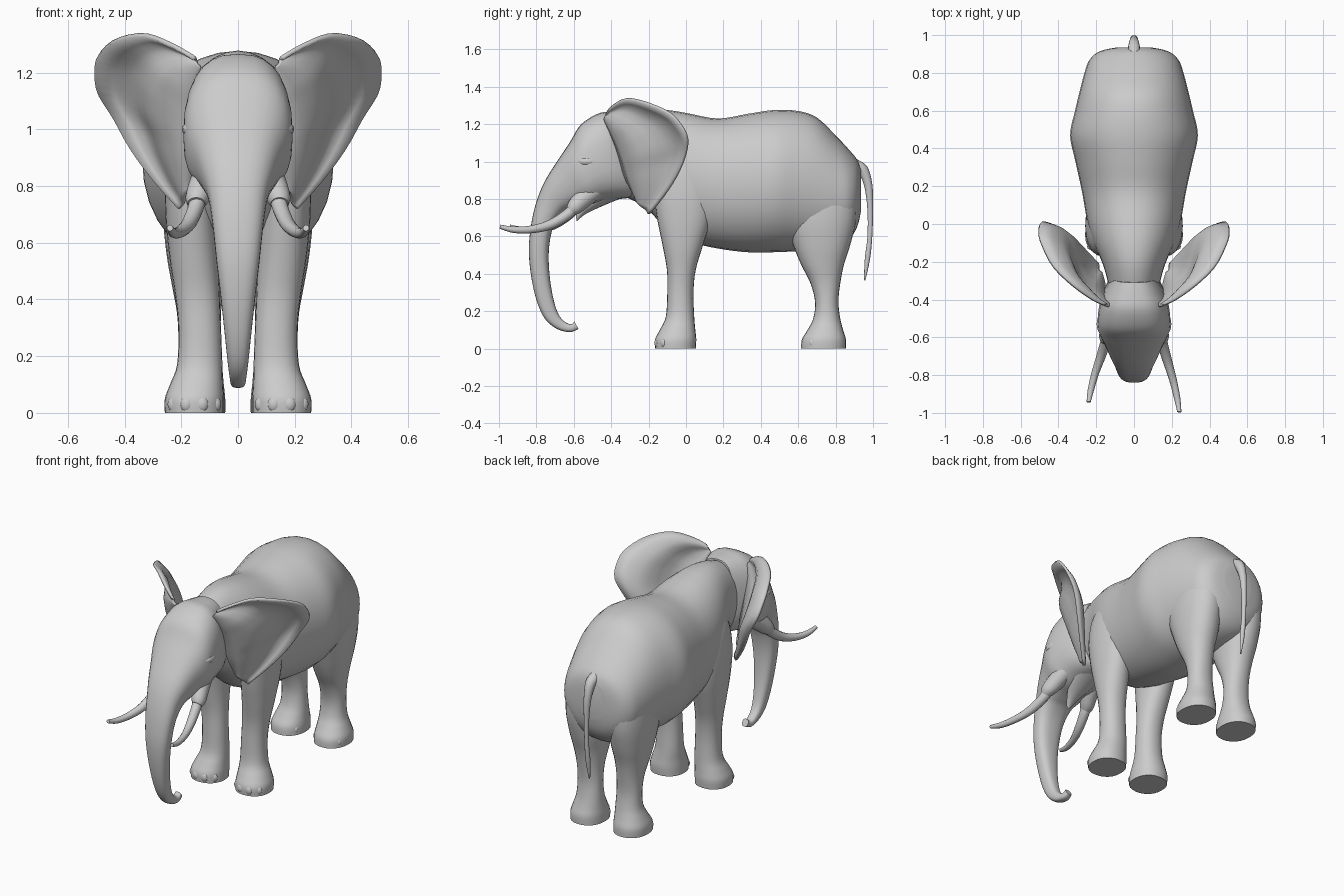
import bpy, bmesh, math
from mathutils import Vector


def spline(rows, t):
    # Catmull-Rom interpolation of a list of equal-length tuples
    n = len(rows) - 1
    u = t * n
    i = min(int(u), n - 1)
    f = u - i
    p0, p1, p2, p3 = (rows[max(0, min(n, i + k))] for k in (-1, 0, 1, 2))
    return [b + 0.5 * f * (c - a + f * (2 * a - 5 * b + 4 * c - d + f * (3 * (b - c) + d - a)))
            for a, b, c, d in zip(p0, p1, p2, p3)]


def finish(bm, name):
    bmesh.ops.recalc_face_normals(bm, faces=bm.faces)
    me = bpy.data.meshes.new(name)
    bm.to_mesh(me)
    bm.free()
    ob = bpy.data.objects.new(name, me)
    bpy.context.collection.objects.link(ob)
    bpy.ops.object.select_all(action='DESELECT')
    ob.select_set(True)
    bpy.context.view_layer.objects.active = ob
    bpy.ops.object.shade_smooth_by_angle(angle=math.radians(50))
    return ob


def loft(name, rings, side=1, power=2.0, seg=24, sub=4):
    # Each ring: first edge (y, z), opposite edge (y, z), centre x, half width
    bm = bmesh.new()
    n = (len(rings) - 1) * sub
    loops = []
    for k in range(n + 1):
        ay, az, by, bz, x, w = spline(rings, k / n)
        loop = []
        for j in range(seg):
            a = 2 * math.pi * j / seg
            c, s = (math.copysign(abs(v) ** (2 / power), v) for v in (math.cos(a), math.sin(a)))
            loop.append(bm.verts.new((side * (x + w * s), (ay + by) / 2 + c * (ay - by) / 2,
                                      (az + bz) / 2 + c * (az - bz) / 2)))
        loops.append(loop)
    for p, q in zip(loops, loops[1:]):
        for j in range(seg):
            bm.faces.new((p[j], p[(j + 1) % seg], q[(j + 1) % seg], q[j]))
    bm.faces.new(loops[0])
    bm.faces.new(loops[-1])
    return finish(bm, name)


def tube(name, path, side=1, seg=12):
    # Each path point: y, z, x, radius
    rings = []
    for i, (y, z, x, r) in enumerate(path):
        p, q = path[max(i - 1, 0)], path[min(i + 1, len(path) - 1)]
        d = Vector((q[0] - p[0], q[1] - p[1])).normalized() * r
        rings.append((y - d.y, z + d.x, y + d.y, z - d.x, x, r))
    return loft(name, rings, side, seg=seg)


def ball(name, loc, size):
    bm = bmesh.new()
    bmesh.ops.create_uvsphere(bm, u_segments=12, v_segments=8, radius=1)
    bmesh.ops.scale(bm, vec=size, verts=bm.verts)
    bmesh.ops.translate(bm, vec=loc, verts=bm.verts)
    return finish(bm, name)


# Torso: y, top z, bottom z, half width
torso = [(-.42, 1.2, .84, .12), (-.3, 1.25, .80, .14), (-.2, 1.275, .74, .17), (-.1, 1.275, .63, .215),
         (0, 1.26, .575, .245), (.17, 1.23, .535, .275), (.33, 1.255, .515, .31), (.47, 1.275, .515, .338),
         (.6, 1.27, .52, .312), (.7, 1.235, .52, .288), (.8, 1.14, .54, .262), (.87, 1.065, .58, .235),
         (.915, 1.01, .65, .18), (.935, .96, .73, .09)]
loft("body", [(y, t, y, b, 0, w) for y, t, b, w in torso], power=2.1, seg=32)

# Head and trunk: front edge y z, back edge y z, half width
head = [(-.31, 1.255, -.25, .84, .12), (-.38, 1.262, -.29, .81, .15), (-.46, 1.26, -.35, .80, .178),
        (-.56, 1.2, -.43, .79, .192), (-.62, 1.105, -.50, .77, .187), (-.69, 1.0, -.56, .76, .155),
        (-.752, .9, -.61, .745, .128), (-.795, .8, -.66, .72, .105), (-.825, .68, -.71, .65, .09),
        (-.84, .54, -.733, .53, .076), (-.83, .4, -.73, .4, .06), (-.8, .26, -.712, .28, .046),
        (-.755, .16, -.685, .19, .036), (-.69, .105, -.65, .145, .029), (-.62, .088, -.615, .13, .026),
        (-.575, .105, -.597, .145, .02)]
loft("head_and_trunk", [(*r[:4], 0, r[4]) for r in head], power=2.6, seg=28)

# Lower jaw
loft("lower_jaw", [(-.35, .92, -.33, .81, 0, .11), (-.47, .87, -.44, .765, 0, .085),
                   (-.55, .79, -.535, .72, 0, .045), (-.59, .72, -.585, .68, 0, .014)])

# Leg profiles: z, front y, back y, inner x, outer x
front = [(0, -.165, .052, .05, .258), (.05, -.165, .055, .05, .258), (.1, -.14, .05, .053, .24),
         (.17, -.108, .044, .055, .215), (.3, -.1, .04, .06, .21), (.42, -.102, .052, .065, .222),
         (.55, -.125, .09, .07, .242), (.7, -.155, .135, .075, .256), (.85, -.17, .145, .08, .256),
         (1.0, -.15, .12, .08, .232), (1.12, -.09, .05, .09, .17)]
hind = [(0, .615, .855, .045, .252), (.05, .62, .855, .045, .252), (.1, .65, .84, .05, .235),
        (.16, .68, .825, .055, .215), (.25, .69, .815, .06, .21), (.35, .665, .825, .06, .215),
        (.45, .615, .845, .05, .233), (.56, .57, .88, .035, .252), (.7, .53, .91, .03, .264),
        (.85, .56, .9, .03, .252), (1.0, .62, .82, .05, .2)]

# Ear edges running from top to bottom
ear_root = [(.13, -.43, 1.22), (.14, -.40, 1.14), (.15, -.36, 1.03), (.155, -.32, .91), (.17, -.26, .79)]
ear_rim = [(.16, -.43, 1.255), (.23, -.395, 1.295), (.33, -.32, 1.333), (.43, -.22, 1.315),
           (.49, -.1, 1.265), (.503, -.04, 1.21), (.493, .004, 1.13), (.44, -.005, 1.04),
           (.38, -.05, .93), (.3, -.12, .82), (.21, -.2, .72)]

tusk = [(-.59, .765, .14, .03), (-.63, .72, .15, .029), (-.72, .665, .175, .026), (-.82, .638, .205, .021),
        (-.92, .635, .228, .017), (-.995, .652, .24, .011)]
socket = [(-.43, .89, .09, .05), (-.54, .81, .12, .052), (-.59, .762, .14, .045), (-.615, .737, .147, .032)]

for side, tag in ((1, "left"), (-1, "right")):
    # Legs and toenails
    for part, rows in (("front", front), ("hind", hind)):
        loft(f"{part}_leg_{tag}", [(f, z, b, z, (i + o) / 2, (o - i) / 2) for z, f, b, i, o in rows],
             side, power=2.2)
        z, f, b, i, o = rows[1]
        for k, deg in enumerate((-50, -17, 17, 50)):
            a = math.radians(deg)
            ball(f"{part}_toenail_{tag}_{k + 1}",
                 (side * ((i + o) / 2 + .092 * math.sin(a)), (f + b) / 2 - .1 * math.cos(a), .03),
                 (.024, .018, .028))

    # Ear: sheet between root and rim, folded near the head and cupped outside
    bm = bmesh.new()
    rows = []
    for j in range(32):
        r, o = Vector(spline(ear_root, j / 31)), Vector(spline(ear_rim, j / 31))
        row = []
        for k in range(9):
            t = k / 8
            bend = Vector((.06, -.06, 0)) * (o - r).length * math.sin(2 * math.pi * t)
            p = r.lerp(o, t) + bend
            row.append(bm.verts.new((side * p.x, p.y, p.z)))
        rows.append(row)
    for p, q in zip(rows, rows[1:]):
        for k in range(8):
            bm.faces.new((p[k], p[k + 1], q[k + 1], q[k]))
    ear = finish(bm, f"ear_{tag}")
    solid = ear.modifiers.new("thickness", 'SOLIDIFY')
    solid.thickness, solid.offset = .016, 0

    # Tusk with its fleshy socket; the right one is a little shorter
    path = tusk if side > 0 else [(-.59 + (y + .59) * .87, *rest) for y, *rest in tusk]
    tube(f"tusk_{tag}", path, side)
    tube(f"tusk_socket_{tag}", socket, side, seg=16)

    # Eye and brow
    ball(f"eye_{tag}", (side * .175, -.54, .965), (.016, .022, .018))
    ball(f"brow_{tag}", (side * .168, -.53, 1.0), (.03, .055, .026))

# Tail
tube("tail", [(.89, .985, 0, .035), (.945, .955, 0, .03), (.975, .87, 0, .022), (.985, .74, 0, .015),
              (.983, .6, 0, .013), (.97, .48, 0, .014), (.955, .365, 0, .004)])
